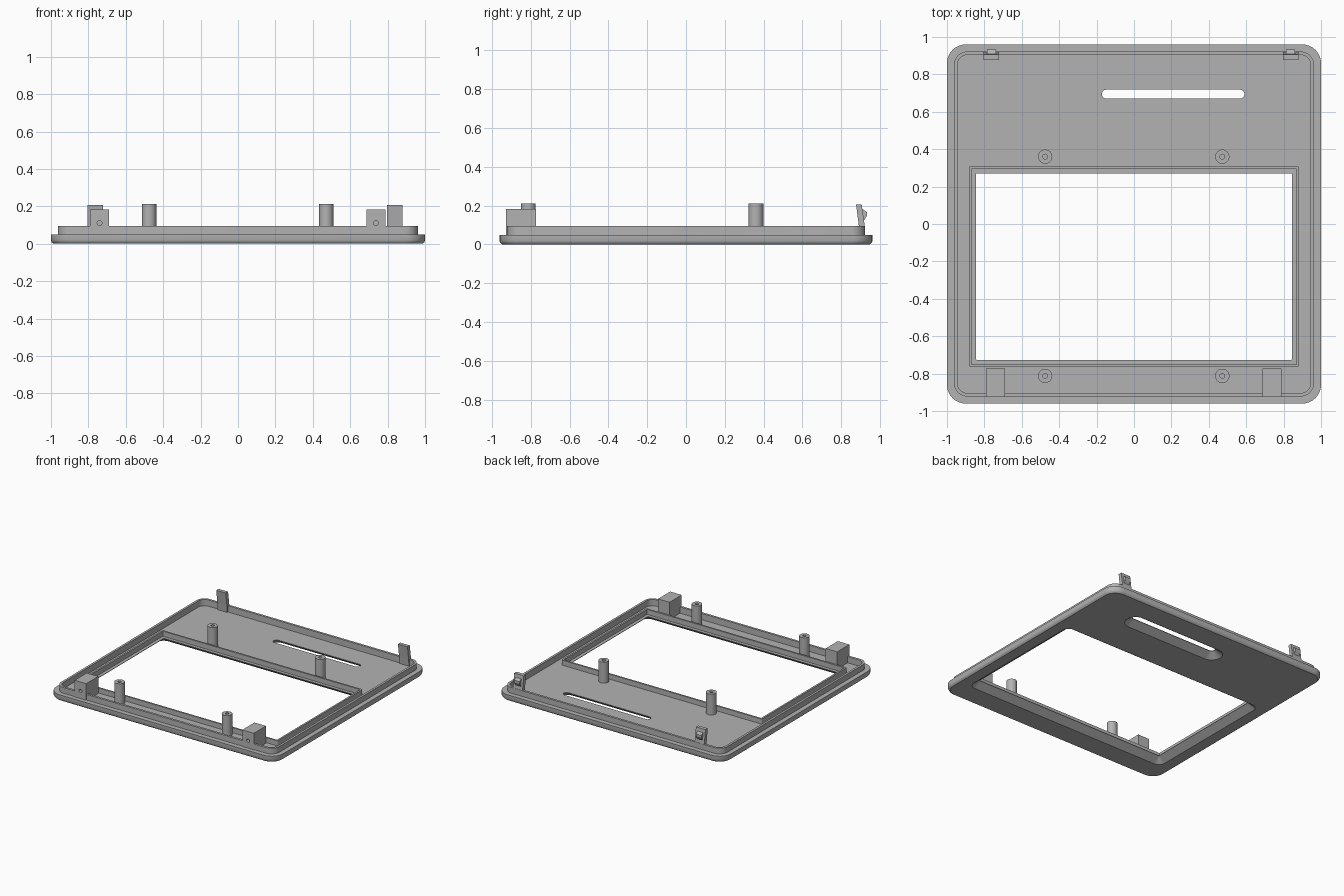
import bpy
import bmesh
from math import cos, sin, pi, radians
from mathutils import Matrix

cube = bpy.data.objects.get("Cube")
if cube:
    bpy.data.objects.remove(cube, do_unlink=True)

grey = bpy.data.materials.new("plastic grey")
grey.use_nodes = True
grey.diffuse_color = (0.45, 0.45, 0.45, 1)
grey.node_tree.nodes["Principled BSDF"].inputs["Base Color"].default_value = grey.diffuse_color

FLOOR = 0.045


def make_object(name, bm, smooth=True):
    bmesh.ops.recalc_face_normals(bm, faces=bm.faces)
    mesh = bpy.data.meshes.new(name)
    bm.to_mesh(mesh)
    bm.free()
    mesh.materials.append(grey)
    obj = bpy.data.objects.new(name, mesh)
    bpy.context.collection.objects.link(obj)
    if smooth:
        select(obj)
        bpy.ops.object.shade_smooth_by_angle(angle=radians(30))
    return obj


def select(obj):
    bpy.ops.object.select_all(action="DESELECT")
    obj.select_set(True)
    bpy.context.view_layer.objects.active = obj


def rounded_loop(bm, rect, offset, radius, z, steps=8):
    """Rounded rectangle grown outward by offset."""
    x0, x1, y0, y1 = rect
    x0, x1, y0, y1 = x0 - offset, x1 + offset, y0 - offset, y1 + offset
    r = radius
    corners = [(x1 - r, y1 - r), (x0 + r, y1 - r), (x0 + r, y0 + r), (x1 - r, y0 + r)]
    verts = []
    for i, (cx, cy) in enumerate(corners):
        for s in range(steps + 1):
            a = (i + s / steps) * pi / 2
            verts.append(bm.verts.new((cx + r * cos(a), cy + r * sin(a), z)))
    return verts


def loft(name, rect, sections, closed=False, smooth=True):
    """Skin a stack of (offset, radius, z) sections; capped, or closed into a ring."""
    bm = bmesh.new()
    loops = [rounded_loop(bm, rect, *s) for s in sections]
    pairs = list(zip(loops, loops[1:]))
    if closed:
        pairs.append((loops[-1], loops[0]))
    else:
        bm.faces.new(loops[0])
        bm.faces.new(loops[-1])
    n = len(loops[0])
    for a, b in pairs:
        for i in range(n):
            j = (i + 1) % n
            bm.faces.new((a[i], a[j], b[j], b[i]))
    return make_object(name, bm, smooth)


def cut(target, cutter):
    mod = target.modifiers.new("cut", "BOOLEAN")
    mod.operation = "DIFFERENCE"
    mod.solver = "EXACT"
    mod.object = cutter
    select(target)
    # keep the cut ahead of the smoothing step
    bpy.ops.object.modifier_move_to_index(modifier=mod.name, index=0)
    bpy.ops.object.modifier_apply(modifier=mod.name)
    bpy.data.objects.remove(cutter, do_unlink=True)


def box(name, x0, x1, y0, y1, z0, z1):
    bm = bmesh.new()
    m = Matrix.Translation(((x0 + x1) / 2, (y0 + y1) / 2, (z0 + z1) / 2))
    bmesh.ops.create_cube(bm, size=1, matrix=m @ Matrix.Diagonal((x1 - x0, y1 - y0, z1 - z0, 1)))
    return make_object(name, bm, False)


def prism(name, profile, x0, x1):
    """Extrude a (y, z) profile along x."""
    bm = bmesh.new()
    face = bm.faces.new([bm.verts.new((x0, y, z)) for y, z in profile])
    res = bmesh.ops.extrude_face_region(bm, geom=[face])
    moved = [v for v in res["geom"] if isinstance(v, bmesh.types.BMVert)]
    bmesh.ops.translate(bm, verts=moved, vec=(x1 - x0, 0, 0))
    return make_object(name, bm, False)


# Bezel panel: chamfered slab, raised lip and recessed floor
outer = (-1, 1, -0.96, 0.96)
panel = loft("bezel_panel", outer, [
    (-0.014, 0.09, 0), (-0.004, 0.1, 0.008), (0, 0.1, 0.018), (0, 0.1, 0.05),
    (-0.038, 0.07, 0.05), (-0.038, 0.07, 0.095), (-0.056, 0.052, 0.095),
    (-0.056, 0.052, FLOOR)])

# Screen window and slot, both flared towards the underside
window = (-0.843, 0.843, -0.725, 0.27)
cut(panel, loft("window_cutter", window, [
    (0.07, 0.07, -0.01), (0.001, 0.002, 0.041), (0.001, 0.002, 0.2)], smooth=False))
slot = (-0.172, 0.59, 0.67, 0.718)
cut(panel, loft("slot_cutter", slot, [
    (0.07, 0.0935, -0.01), (0, 0.0235, 0.041), (0, 0.0235, 0.2)], smooth=False))

# Thin raised wall around the screen
loft("screen_frame", window, [
    (0.04, 0.012, FLOOR - 0.005), (0.04, 0.012, 0.085),
    (0.026, 0.004, 0.085), (0.026, 0.004, FLOOR - 0.005)], closed=True)

# Hollow screw posts
for row, y in (("front", -0.812), ("back", 0.36)):
    for side, x in (("right", -0.475), ("left", 0.472)):
        r, h = 0.038, 0.013
        loft(f"{row}_{side}_post", (x, x, y, y), [
            (r, r, FLOOR - 0.005), (r, r, 0.212), (h, h, 0.212), (h, h, 0.08)])

# Front mounting blocks with a screw hole
for side, x in (("right", -0.74), ("left", 0.737)):
    block = box(f"{side}_mounting_block", x - 0.051, x + 0.051, -0.926, -0.773, FLOOR - 0.005, 0.182)
    bm = bmesh.new()
    place = Matrix.Translation((x, -0.91, 0.11)) @ Matrix.Rotation(pi / 2, 4, "X")
    bmesh.ops.create_cone(bm, cap_ends=True, segments=20, radius1=0.013, radius2=0.013,
                          depth=0.12, matrix=place)
    cut(block, make_object("screw_hole_cutter", bm, False))

# Back snap hooks: leaning tab with a small catch
tab = [(0.895, FLOOR - 0.005), (0.922, FLOOR - 0.005), (0.92, 0.1), (0.905, 0.207), (0.876, 0.207), (0.89, 0.1)]
catch = [(0.905, 0.12), (0.915, 0.12), (0.932, 0.148), (0.932, 0.167), (0.912, 0.18), (0.9, 0.18)]
for side, x in (("right", -0.763), ("left", 0.838)):
    prism(f"{side}_hook_tab", tab, x - 0.042, x + 0.042)
    prism(f"{side}_hook_catch", catch, x - 0.024, x + 0.024)
